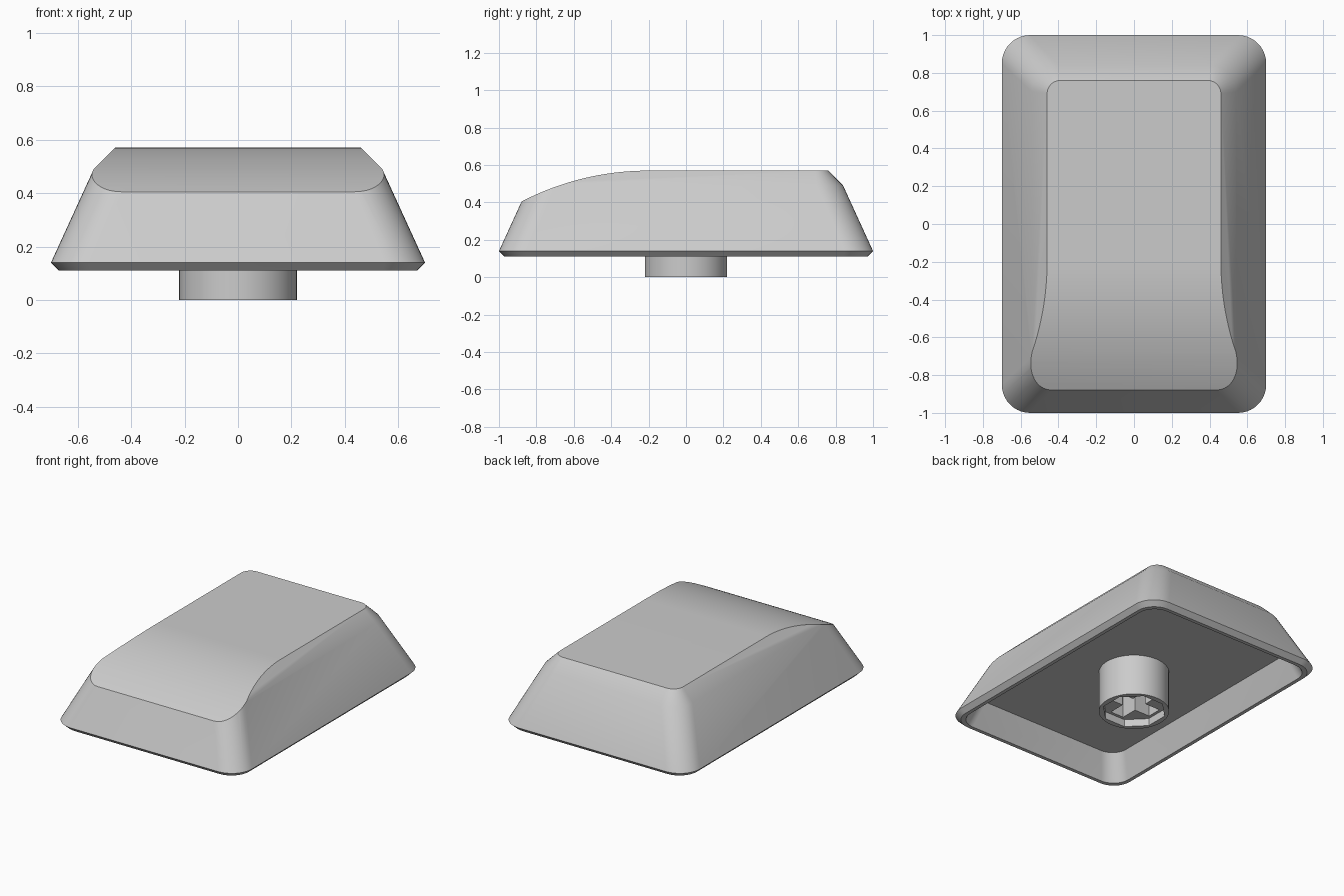
import bpy
import bmesh
from math import sin, cos, pi, sqrt

cube = bpy.data.objects.get("Cube")
if cube:
    bpy.data.objects.remove(cube, do_unlink=True)

grey = bpy.data.materials.new("light_grey_plastic")
grey.use_nodes = True
colour = (0.6, 0.6, 0.6, 1)
grey.diffuse_color = colour
grey.node_tree.nodes["Principled BSDF"].inputs["Base Color"].default_value = colour


def finish(bm, name):
    bmesh.ops.recalc_face_normals(bm, faces=bm.faces)
    mesh = bpy.data.meshes.new(name)
    bm.to_mesh(mesh)
    bm.free()
    mesh.materials.append(grey)
    obj = bpy.data.objects.new(name, mesh)
    bpy.context.collection.objects.link(obj)
    return obj


def loft(name, rings):
    """Skin a list of equal point rings and cap both ends."""
    bm = bmesh.new()
    loops = [[bm.verts.new(p) for p in ring] for ring in rings]
    n = len(loops[0])
    for a, b in zip(loops, loops[1:]):
        for i in range(n):
            j = (i + 1) % n
            bm.faces.new((a[i], a[j], b[j], b[i]))
    bm.faces.new(loops[0])
    bm.faces.new(loops[-1])
    return finish(bm, name)


def rounded_rect(hx, hy, r, z, steps=10):
    points = []
    for k, (sx, sy) in enumerate([(1, 1), (-1, 1), (-1, -1), (1, -1)]):
        for s in range(steps + 1):
            a = (k + s / steps) * pi / 2
            points.append((sx * (hx - r) + r * cos(a), sy * (hy - r) + r * sin(a), z))
    return points


def circle(r, z, sides, turn=0.0):
    return [(r * cos(turn + 2 * pi * i / sides), r * sin(turn + 2 * pi * i / sides), z)
            for i in range(sides)]


def box(hx, hy, z0, z1):
    return [[(-hx, -hy, z), (hx, -hy, z), (hx, hy, z), (-hx, hy, z)] for z in (z0, z1)]


def select_only(obj):
    bpy.ops.object.select_all(action="DESELECT")
    obj.select_set(True)
    bpy.context.view_layer.objects.active = obj


def cut(obj, cutter):
    mod = obj.modifiers.new("cut", "BOOLEAN")
    mod.operation = "DIFFERENCE"
    mod.solver = "EXACT"
    mod.object = cutter
    cutter.hide_render = True
    select_only(obj)
    bpy.ops.object.modifier_apply(modifier=mod.name)
    bpy.data.objects.remove(cutter, do_unlink=True)


# Key shell: hollow underside, rim, sloped walls, chamfered top
shell = loft("key_shell", [
    rounded_rect(0.58, 0.88, 0.11, 0.28),
    rounded_rect(0.645, 0.945, 0.12, 0.11),
    rounded_rect(0.67, 0.97, 0.13, 0.11),
    rounded_rect(0.70, 1.00, 0.15, 0.14),
    rounded_rect(0.54, 0.84, 0.14, 0.49),
    rounded_rect(0.46, 0.76, 0.07, 0.57),
])

# Curved scoop that lowers the front of the top
radius, start = 1.48, -0.2
profile = []
for i in range(25):
    d = 0.9 * i / 24
    profile.append((start - d, 0.57 - radius + sqrt(radius ** 2 - d ** 2)))
profile += [(start - 0.9, 1), (start, 1)]
cut(shell, loft("scoop_cutter", [[(x, y, z) for y, z in profile] for x in (-1, 1)]))

# Mounting stem with a recessed end and a cross-shaped socket
stem = loft("mounting_stem", [circle(0.22, 0, 48), circle(0.22, 0.285, 48)])
cut(stem, loft("recess_cutter", [circle(0.2, z, 8, pi / 8) for z in (-0.1, 0.05)]))
cut(stem, loft("socket_cutter_x", box(0.165, 0.05, -0.1, 0.25)))
cut(stem, loft("socket_cutter_y", box(0.05, 0.165, -0.1, 0.25)))

for part in (shell, stem):
    select_only(part)
    bpy.ops.object.shade_smooth_by_angle(angle=pi / 6)
